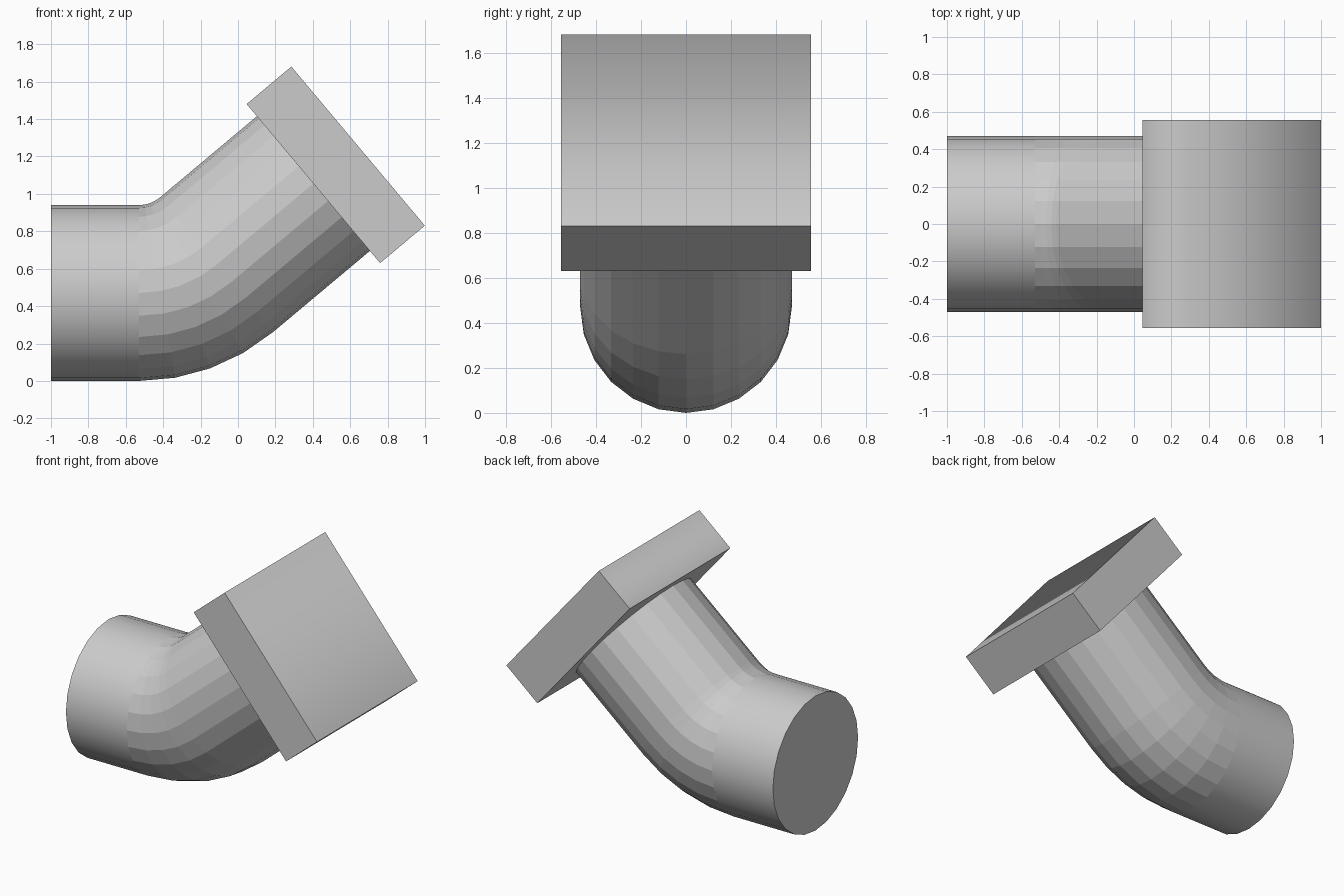
import bpy, bmesh
from math import sin, cos, tan, pi, radians
from mathutils import Vector, Matrix

if "Cube" in bpy.data.objects:
    bpy.data.objects.remove(bpy.data.objects["Cube"])

R = 0.47                 # pipe radius
SIDES = 24
BEND = radians(40)
BEND_X = -0.53           # start of the elbow
BEND_R = 0.646           # elbow centreline radius
BASE = Vector((0.403, 0, 1.055))   # centre of the flange's back face


def finish(bm, name):
    bmesh.ops.recalc_face_normals(bm, faces=bm.faces)
    mesh = bpy.data.meshes.new(name)
    bm.to_mesh(mesh)
    bm.free()
    obj = bpy.data.objects.new(name, mesh)
    bpy.context.collection.objects.link(obj)
    return obj


# Elbow pipe: rings swept along straight run, 4-step bend, inclined run
stations = [(Vector((-1, 0, R)), 0.0)]
for i in range(5):
    a = BEND * i / 4
    stations.append((Vector((BEND_X + BEND_R * sin(a), 0,
                             R + BEND_R * (1 - cos(a)))), a))
stations.append((BASE, BEND))

bm = bmesh.new()
rings = []
for centre, a in stations:
    up = Vector((-sin(a), 0, cos(a)))
    ring = []
    for k in range(SIDES):
        t = 2 * pi * k / SIDES
        ring.append(bm.verts.new(centre + up * R * cos(t) + Vector((0, R * sin(t), 0))))
    rings.append(ring)
for i in range(len(rings) - 1):
    for k in range(SIDES):
        j = (k + 1) % SIDES
        f = bm.faces.new((rings[i][k], rings[i][j], rings[i + 1][j], rings[i + 1][k]))
        f.smooth = i == 0        # only the straight inlet is smooth
bm.faces.new(rings[0])
bm.faces.new(rings[-1])
finish(bm, "elbow_pipe")

# Square flange, square to the inclined run
WIDTH, THICK = 1.11, 0.312
axis = Vector((cos(BEND), 0, sin(BEND)))
bm = bmesh.new()
bmesh.ops.create_cube(bm, size=1)
bmesh.ops.transform(bm, verts=bm.verts, matrix=(
    Matrix.Translation(BASE + axis * THICK / 2)
    @ Matrix.Rotation(-BEND, 4, 'Y')
    @ Matrix.Diagonal((THICK, WIDTH, WIDTH, 1))))
for f in bm.faces:
    f.smooth = True
top_z = max(v.co.z for v in bm.verts)
# every edge is sharp except the soft upper front one
for e in bm.edges:
    e.smooth = all(v.co.z > top_z - 0.01 for v in e.verts)
finish(bm, "square_flange")
